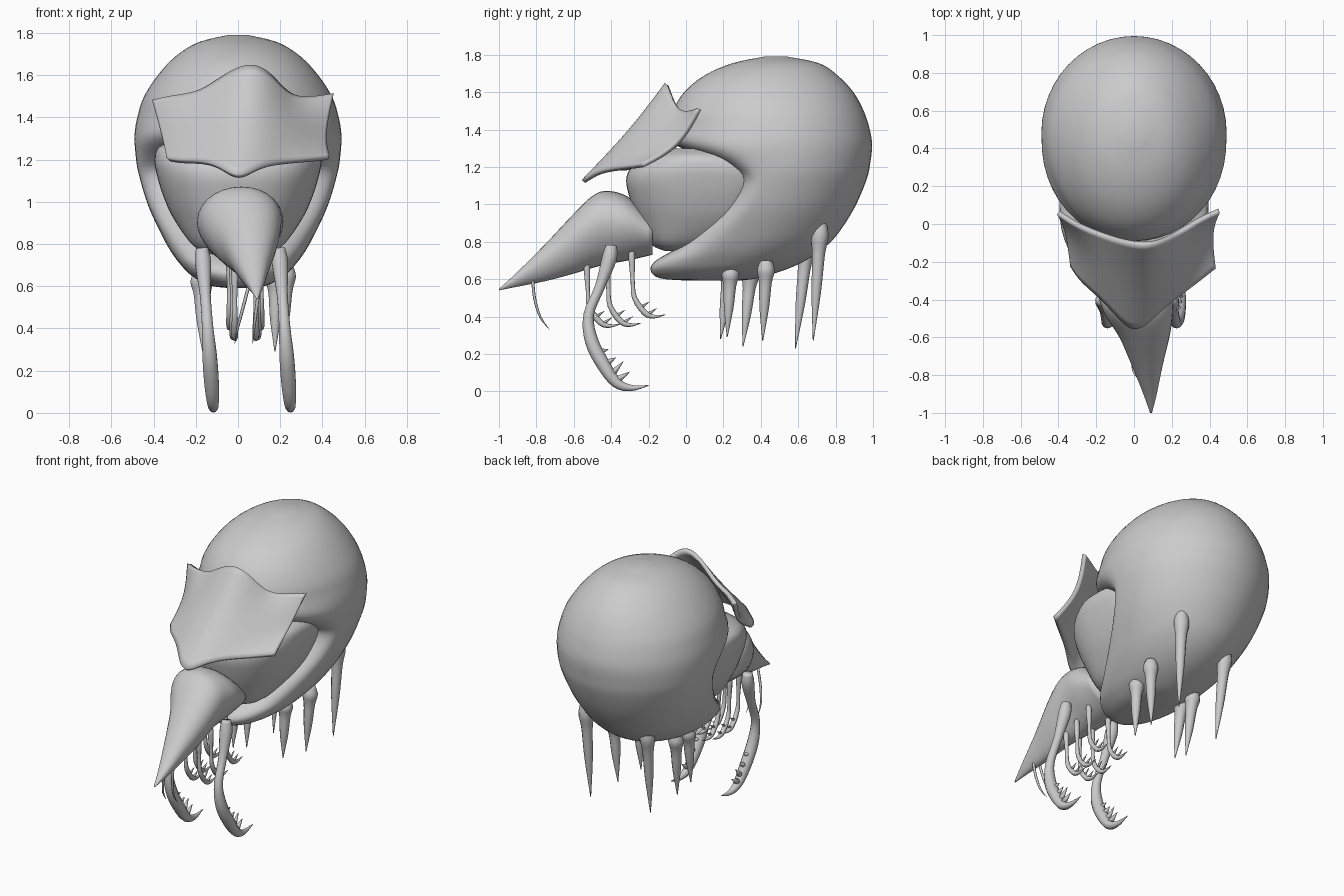
import bpy, bmesh, math
from mathutils import Vector

if "Cube" in bpy.data.objects:
    bpy.data.objects.remove(bpy.data.objects["Cube"])


def make(name, bm):
    bmesh.ops.recalc_face_normals(bm, faces=bm.faces)
    for f in bm.faces:
        f.smooth = True
    me = bpy.data.meshes.new(name)
    bm.to_mesh(me)
    bm.free()
    ob = bpy.data.objects.new(name, me)
    bpy.context.collection.objects.link(ob)
    return ob


def spline(keys, steps):
    """Catmull-Rom interpolation through tuples of any length."""
    k = [keys[0]] + list(keys) + [keys[-1]]
    out = []
    for i in range(1, len(k) - 2):
        for s in range(steps):
            t = s / steps
            out.append([0.5 * (2 * b + (c - a) * t + (2 * a - 5 * b + 4 * c - d) * t * t
                               + (3 * b - a - 3 * c + d) * t ** 3)
                        for a, b, c, d in zip(*k[i - 1:i + 3])])
    return out + [list(keys[-1])]


def loft(name, rings):
    bm = bmesh.new()
    vs = [[bm.verts.new(p) for p in r] for r in rings]
    n = len(vs[0])
    for a, b in zip(vs, vs[1:]):
        for i in range(n):
            bm.faces.new((a[i], a[(i + 1) % n], b[(i + 1) % n], b[i]))
    bm.faces.new(vs[0])
    bm.faces.new(vs[-1])
    return make(name, bm)


def oval(n, front=2.0, back=2.0):
    """Unit superellipse with separate squareness for the -y and +y halves."""
    pts = []
    for i in range(n):
        t = 2 * math.pi * i / n
        c, s = math.cos(t), math.sin(t)
        e = front if s < 0 else back
        pts.append((math.copysign(abs(c) ** (2 / e), c), math.copysign(abs(s) ** (2 / e), s)))
    return pts


def stack(name, keys, back=2.0):
    """Horizontal sections: z, front y, widest y, back y, half width, front squareness."""
    loft(name, [[(c * w, yc + s * (y1 - yc if s > 0 else yc - y0), z) for c, s in oval(48, e, back)]
                for z, y0, yc, y1, w, e in spline(keys, 4)])


def tube(name, keys, n=10, steps=4):
    """Tapered limb through (x, y, z, radius) points."""
    path = spline(keys, steps)
    ps = [Vector(p[:3]) for p in path]
    rings = []
    for i, p in enumerate(ps):
        d = (ps[min(i + 1, len(ps) - 1)] - ps[max(i - 1, 0)]).normalized()
        u = d.cross(Vector((1, 0, 0))).normalized()
        v = d.cross(u)
        r = max(path[i][3], 0.001)
        rings.append([p + (u * c + v * s) * r for c, s in oval(n)])
    loft(name, rings)


# Egg-shaped abdomen with a hollow front and a projecting lower lip
stack("abdomen", [
    (.592, .02, .12, .28, .05, 2), (.605, -.14, .12, .38, .14, 2.1), (.65, -.19, .17, .53, .22, 2.3),
    (.70, -.16, .24, .64, .27, 2.6), (.76, -.06, .31, .73, .315, 3), (.84, .05, .38, .81, .36, 3.5),
    (.98, .21, .44, .90, .425, 4), (1.13, .29, .48, .965, .47, 4), (1.22, .18, .49, .985, .485, 3.2),
    (1.32, -.06, .48, .995, .49, 2.3), (1.41, -.09, .47, .98, .475, 2), (1.5, -.07, .46, .95, .445, 2),
    (1.6, -.01, .45, .895, .38, 2), (1.69, .1, .45, .81, .295, 2), (1.755, .25, .47, .71, .19, 2),
    (1.79, .42, .48, .54, .05, 2)])

# Thorax nested in the hollow
stack("thorax", [
    (.75, -.11, -.04, .02, .12, 2.4), (.79, -.19, -.02, .16, .21, 2.4), (.92, -.26, .08, .36, .305, 2.4),
    (1.03, -.30, .1, .43, .355, 2.4), (1.13, -.32, .1, .46, .385, 2.4), (1.2, -.29, .1, .41, .395, 2.4),
    (1.26, -.2, .08, .3, .375, 2.4), (1.3, -.08, .08, .2, .28, 2.4)], 3.4)

# Conical head, tip swung slightly to the right: y, low z, high z, half width, centre x
head = spline([
    (-1.0, .54, .548, .005, .09), (-.9, .56, .64, .035, .085), (-.75, .59, .79, .08, .07),
    (-.6, .63, .95, .13, .055), (-.5, .66, 1.045, .17, .03), (-.42, .68, 1.072, .19, .015),
    (-.31, .70, 1.04, .20, .01), (-.18, .73, .93, .17, .01)], 4)
rings = []
for y, z0, z1, w, cx in head:
    zc, h = (z0 + z1) / 2, (z1 - z0) / 2
    rings.append([(cx + c * w * (1 + .2 * s), y, zc + s * h) for c, s in oval(32)])
loft("head", rings)

# Curved neck shield: back, middle and front rows
rows = [
    [(-.4, .06, 1.48), (-.31, .0, 1.5), (-.18, -.05, 1.51), (-.06, -.09, 1.6), (.06, -.11, 1.66),
     (.15, -.09, 1.61), (.24, -.04, 1.49), (.35, .03, 1.49), (.45, .07, 1.51)],
    [(-.35, -.03, 1.31), (-.28, -.11, 1.34), (-.17, -.2, 1.38), (-.06, -.26, 1.4), (.04, -.3, 1.39),
     (.14, -.26, 1.4), (.24, -.19, 1.38), (.33, -.11, 1.34), (.4, -.03, 1.31)],
    [(-.33, -.22, 1.2), (-.28, -.3, 1.19), (-.18, -.38, 1.19), (-.09, -.48, 1.17), (0, -.58, 1.10),
     (.1, -.49, 1.165), (.2, -.4, 1.185), (.3, -.33, 1.195), (.43, -.23, 1.21)]]
bm = bmesh.new()
g = [[bm.verts.new(p) for p in r] for r in rows]
for a, b in zip(g, g[1:]):
    for i in range(8):
        bm.faces.new((a[i], b[i], b[i + 1], a[i + 1]))
shield = make("neck_shield", bm)
sub = shield.modifiers.new("smooth", 'SUBSURF')
sub.levels = sub.render_levels = 3
sub.boundary_smooth = 'PRESERVE_CORNERS'
sol = shield.modifiers.new("thickness", 'SOLIDIFY')
sol.thickness = .025
sol.offset = 0

# Large front legs with spines, both leaning to the right
leg = [(-.40, .78, .03), (-.41, .71, .04), (-.46, .56, .027), (-.52, .41, .028), (-.505, .27, .036),
       (-.44, .14, .036), (-.37, .045, .028), (-.29, .018, .016), (-.2, .032, .002)]
spines = [((-.47, .21), (-.415, .225)), ((-.43, .15), (-.375, .18)),
          ((-.40, .09), (-.335, .16)), ((-.37, .06), (-.30, .105))]
for side, x0 in (("left", -.17), ("right", .195)):
    def lean(z):
        return x0 + .055 * (.77 - z) / .77
    tube("front_leg_" + side, [(lean(z), y, z, r) for y, z, r in leg])
    for a, b in spines:
        tube("front_leg_spine_" + side,
             [(lean(a[1]), *a, .022), (lean(b[1]), *b, .001)], 8, 2)

# Three pairs of small hooked legs under the head
hook = [(0, .04, .012), (0, 0, .018), (.005, -.13, .011), (.015, -.22, .014),
        (.07, -.30, .016), (.12, -.32, .01), (.18, -.31, .001)]
for y0, z0, gap in ((-.53, .67, .05), (-.42, .675, .06), (-.29, .72, .075)):
    for side, sx in (("left", -1), ("right", 1)):
        x = .035 + sx * gap
        tube("small_leg_" + side, [(x, y0 + y, z0 + z, r) for y, z, r in hook], 8, 3)
        for y, z in ((.05, -.27), (.09, -.305)):
            tube("small_leg_spine_" + side,
                 [(x, y0 + y, z0 + z, .01), (x, y0 + y + .045, z0 + z + .03, .001)], 6, 2)

# Thin feelers below the snout
for side, x in (("left", .05), ("right", .10)):
    dx = -.065 if side == "left" else -.03
    tube("feeler_" + side, [(x, -.82, .60, .008), (x + dx * .4, -.81, .50, .008),
                            (x + dx * .8, -.78, .40, .006), (x + dx, -.73, .33, .001)], 8, 3)

# Spike legs below the abdomen: root and tip
spikes = [((.18, .24, .67), (.175, .22, .29)), ((.23, .43, .70), (.21, .41, .27)),
          ((.23, .72, .91), (.22, .68, .27)), ((-.18, .235, .67), (-.165, .185, .28)),
          ((-.17, .35, .67), (-.15, .305, .24)), ((-.17, .65, .82), (-.15, .585, .23))]
for a, b in spikes:
    a, b = Vector(a), Vector(b)
    tube("abdomen_spike", [(*a.lerp(b, t), r) for t, r in
                           ((0, .03), (.12, .047), (.28, .034), (.6, .025), (1, .002))], 12)
